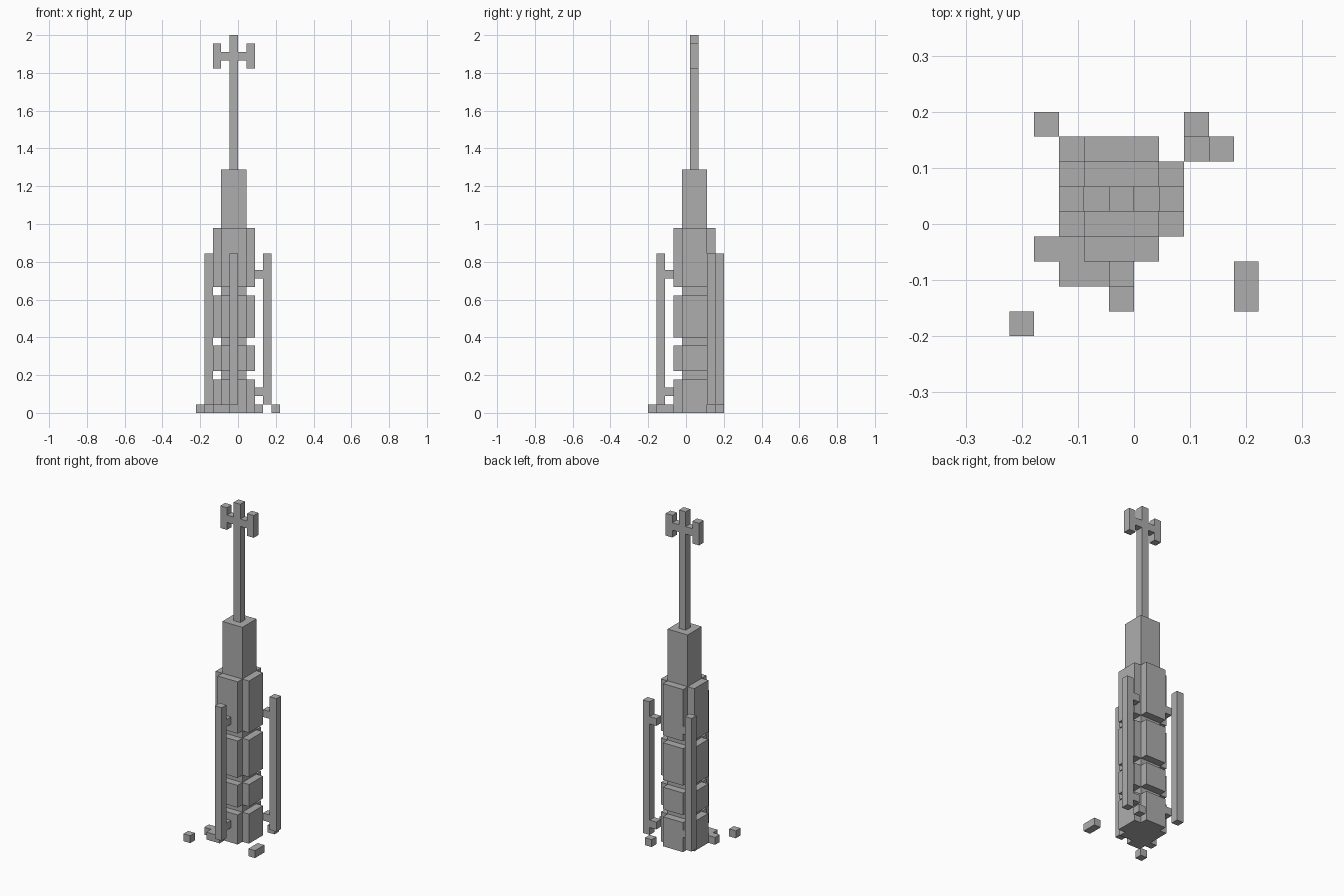
import bpy
import bmesh

U = 2 / 45  # edge of one building block

if "Cube" in bpy.data.objects:
    bpy.data.objects.remove(bpy.data.objects["Cube"], do_unlink=True)

grey = bpy.data.materials.new("stone_grey")
grey.use_nodes = True
colour = (0.42, 0.42, 0.42, 1)
grey.diffuse_color = colour
grey.node_tree.nodes["Principled BSDF"].inputs["Base Color"].default_value = colour


def blocks(name, *boxes):
    """One object made of boxes given as (x0, x1, y0, y1, z0, z1) in block units."""
    bm = bmesh.new()
    for x0, x1, y0, y1, z0, z1 in boxes:
        verts = bmesh.ops.create_cube(bm, size=1)["verts"]
        for v in verts:
            v.co.x = U * (x1 if v.co.x > 0 else x0)
            v.co.y = U * (y1 if v.co.y > 0 else y0)
            v.co.z = U * (z1 if v.co.z > 0 else z0)
    mesh = bpy.data.meshes.new(name)
    bm.to_mesh(mesh)
    bm.free()
    mesh.materials.append(grey)
    obj = bpy.data.objects.new(name, mesh)
    bpy.context.collection.objects.link(obj)
    return obj


# Central shaft
blocks("tower_core", (-2, 1, -0.5, 2.5, 0, 29))

# Four bands of cladding, one panel on each side of the shaft
for i, (low, high) in enumerate([(0, 4), (5, 8), (9, 14), (15, 22)]):
    blocks(f"cladding_band_{i + 1}",
           (-3, -2, -0.5, 2.5, low, high),
           (1, 2, -0.5, 2.5, low, high),
           (-2, 1, -1.5, -0.5, low, high),
           (-2, 1, 2.5, 3.5, low, high))

# Mast and antenna
blocks("mast", (-1, 0, 0.5, 1.5, 29, 45))
for side, inner, outer in (("right", -2, -3), ("left", 1, 2)):
    arm = (-2, -1) if side == "right" else (0, 1)
    blocks(f"antenna_arm_{side}", (*arm, 0.5, 1.5, 42, 43))
    blocks(f"antenna_tip_{side}",
           (min(inner, outer), max(inner, outer), 0.5, 1.5, 41, 44))

# Outer poles, each held by a lower and an upper bracket
poles = {"front": ((-1, -3.5), (-1, -2.5)),
         "back_left": ((3, 2.5), (2, 2.5)),
         "back_right": ((-4, 3.5), (-3, 2.5))}
for name, ((px, py), (bx, by)) in poles.items():
    blocks(f"pole_{name}", (px, px + 1, py, py + 1, 1, 19))
    blocks(f"pole_brackets_{name}",
           *[(bx, bx + 1, by, by + 1, z, z + 1) for z in (2, 16)])

# Loose blocks on the ground: corner and size
rubble = [(-5, -4.5, 1, 1), (-4, -1.5, 2, 1), (-3, -2.5, 2, 1),
          (4, -3.5, 1, 2), (2, 3.5, 1, 1)]
for i, (x, y, w, d) in enumerate(rubble):
    blocks(f"rubble_{i + 1}", (x, x + w, y, y + d, 0, 1))
